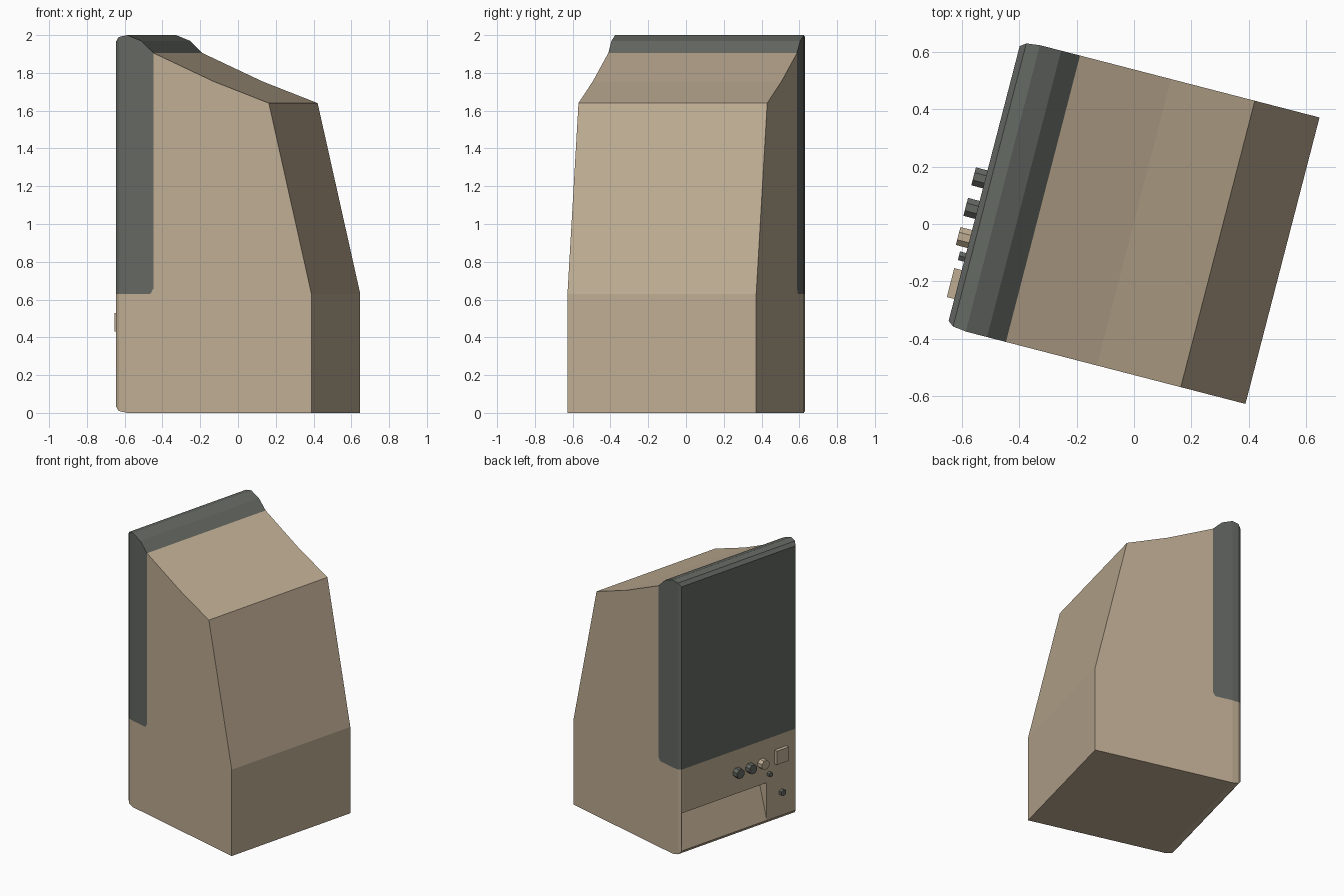
import bpy, bmesh, math
from mathutils import Vector, Matrix

if "Cube" in bpy.data.objects:
    bpy.data.objects.remove(bpy.data.objects["Cube"])

# Local frame: x = depth (screen side at -x), y = width; everything is turned about z
TURN = Matrix.Translation((0, 0.006, 0)) @ Matrix.Rotation(math.radians(-14.5), 4, 'Z')
FRONT = -0.54


def material(name, rgb):
    m = bpy.data.materials.new(name)
    m.diffuse_color = (*rgb, 1)
    m.use_nodes = True
    m.node_tree.nodes["Principled BSDF"].inputs["Base Color"].default_value = m.diffuse_color
    return m


SAND = material("sand_plastic", (0.515, 0.415, 0.290))
DARK = material("charcoal", (0.125, 0.135, 0.120))


def make(name, bm, *mats):
    bmesh.ops.recalc_face_normals(bm, faces=bm.faces[:])
    me = bpy.data.meshes.new(name)
    bm.to_mesh(me)
    bm.free()
    for m in mats:
        me.materials.append(m)
    ob = bpy.data.objects.new(name, me)
    ob.matrix_world = TURN
    bpy.context.collection.objects.link(ob)
    return ob


def loft(bm, rings):
    loops = [[bm.verts.new(p) for p in r] for r in rings]
    for a, b in zip(loops, loops[1:]):
        n = len(a)
        for i in range(n):
            bm.faces.new((a[i], a[(i + 1) % n], b[(i + 1) % n], b[i]))
    bm.faces.new(loops[0])
    bm.faces.new(loops[-1])


def cut(bm, co, no, test=lambda f: True):
    faces = [f for f in bm.faces if test(f)]
    geom = list({e for f in faces for e in f.edges} | {v for f in faces for v in f.verts}) + faces
    bmesh.ops.bisect_plane(bm, geom=geom, plane_co=co, plane_no=no, dist=1e-5)


# Cabinet: rectangles at stations from front to back (depth, bottom, top, half width)
stations = [(FRONT, .035, 1.965, .495), (-.52, .01, 1.99, .510), (-.4725, 0, 2, .516),
            (-.396, 0, 1.97, .516), (-.328, 0, 1.905, .516), (0, 0, 1.755, .516),
            (.302, 0, 1.64, .516), (.535, 0, .63, .516)]
bm = bmesh.new()
loft(bm, [[(x, -h, b), (x, h, b), (x, h, t), (x, -h, t)] for x, b, t, h in stations])
bmesh.ops.recalc_face_normals(bm, faces=bm.faces[:])

# Dark screen hood: upper front part, with a clipped lower rear corner
cut(bm, (0, 0, .63), (0, 0, 1), lambda f: f.calc_center_median().x < -.33)
corner = Vector((-.018, 0, -.03))
cut(bm, (-.328, 0, .66), Vector((corner.z, 0, -corner.x)),
    lambda f: abs(f.normal.y) > .9 and -.396 < f.calc_center_median().x < -.328
    and f.calc_center_median().z > .63)
for f in bm.faces:
    c = f.calc_center_median()
    clipped = c.x > -.36 and c.z < .66
    f.material_index = int(c.z > .63 and c.x < -.328 and not clipped)
cabinet = make("cabinet", bm, SAND, DARK)

# Wedge-shaped slot in the lower front
bm = bmesh.new()
wedge = [(-.6, .04), (FRONT, .04), (-.457, .311), (-.6, .311)]
loft(bm, [[(x, y, z) for x, z in wedge] for y in (-.246, .490)])
cutter = make("slot_cutter", bm, SAND)
cutter.hide_render = True
cutter.hide_viewport = True
cutter.display_type = 'WIRE'
mod = cabinet.modifiers.new("slot", 'BOOLEAN')
mod.operation = 'DIFFERENCE'
mod.solver = 'EXACT'
mod.object = cutter


# Knobs and buttons on the control panel
def knob(name, y, z, r, out, mat, sides=8):
    bm = bmesh.new()
    rings = []
    for x in (FRONT + .005, FRONT - out):
        rings.append([(x, y + r * math.cos(a), z + r * math.sin(a))
                      for a in (2 * math.pi * (i + .5) / sides for i in range(sides))])
    loft(bm, rings)
    make(name, bm, mat)


for i, (y, mat) in enumerate([(.015, DARK), (-.095, DARK), (-.20, SAND)]):
    knob(f"knob_{i + 1}", y, .468, .035, .042, mat)
knob("indicator", -.266, .37, .018, .022, DARK, 6)
knob("socket", -.375, .205, .024, .022, DARK, 6)

# Square push button
bm = bmesh.new()
loft(bm, [[(x, -.416, .43), (x, -.312, .43), (x, -.312, .53), (x, -.416, .53)]
          for x in (FRONT + .005, FRONT - .027)])
make("square_button", bm, SAND)
